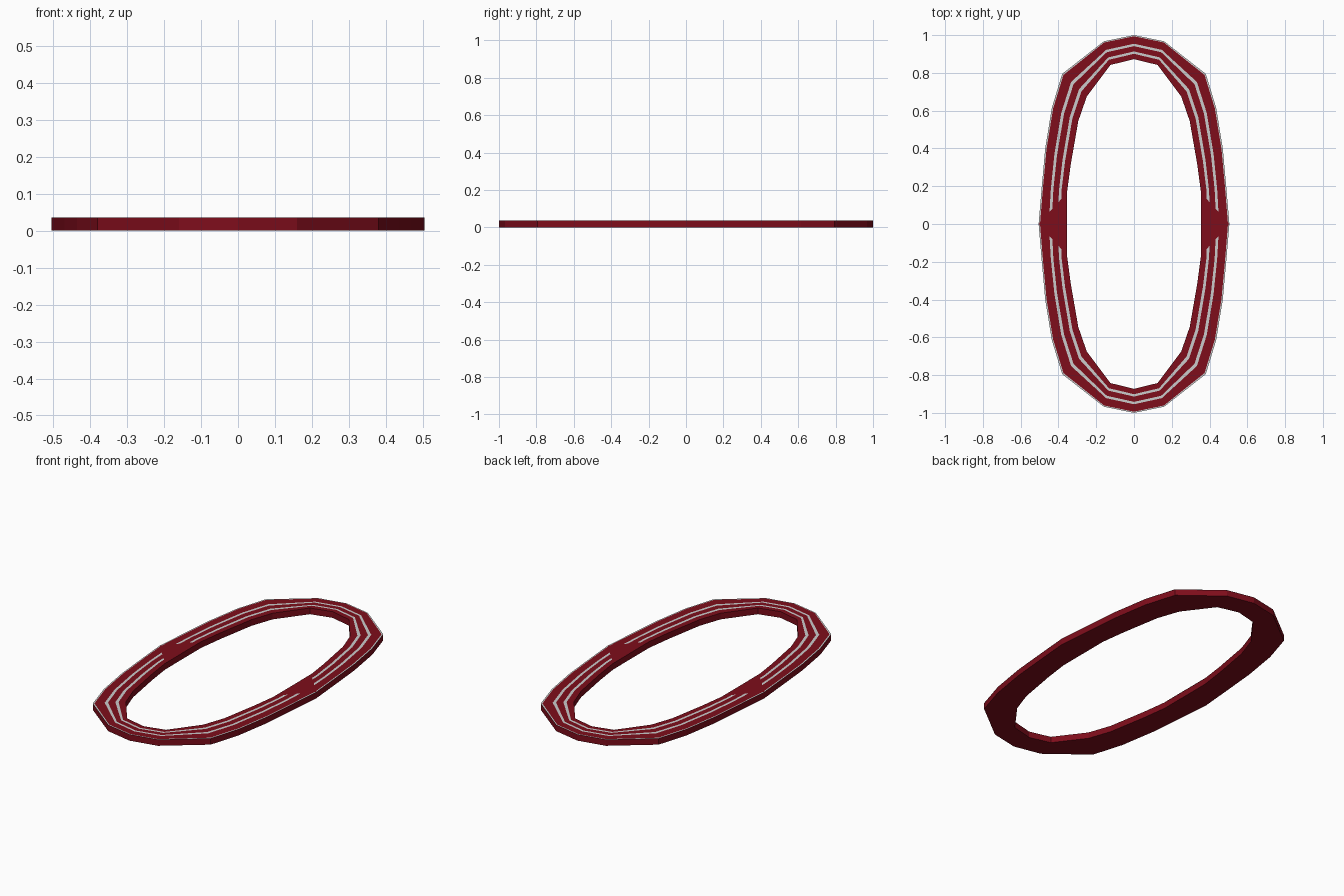
import bpy

if "Cube" in bpy.data.objects:
    bpy.data.objects.remove(bpy.data.objects["Cube"])

H = 0.036
# Quarter outlines from the +x side round to the +y end
OUTER = [(.505, 0), (.488, .2), (.47, .4), (.435, .615), (.38, .795), (.16, .967), (0, 1)]
INNER = [(.355, 0), (.355, .165), (.335, .315), (.295, .545), (.25, .675), (.125, .842), (0, .873)]

red = bpy.data.materials.new("track_red")
red.diffuse_color = (0.21, 0.004, 0.011, 1)
red.use_nodes = True
red.node_tree.nodes["Principled BSDF"].inputs["Base Color"].default_value = red.diffuse_color


def full(q):
    """Mirror a quarter outline into a closed counter-clockwise loop."""
    half = q + [(-x, y) for x, y in q[-2::-1]]
    return half + [(x, -y) for x, y in half[-2:0:-1]]


def lane(t):
    """Outline at fraction t from the outer edge to the inner edge."""
    return full([(a + (c - a) * t, b + (d - b) * t)
                 for (a, b), (c, d) in zip(OUTER, INNER)])


def add(name, verts, faces, mat=None):
    me = bpy.data.meshes.new(name)
    me.from_pydata(verts, [], faces)
    ob = bpy.data.objects.new(name, me)
    bpy.context.collection.objects.link(ob)
    if mat:
        me.materials.append(mat)
    return ob


def ring(name, loops, closed, mat=None):
    """Skin a list of (outline, height) loops together."""
    n, k = len(loops[0][0]), len(loops)
    verts = [(x, y, z) for pts, z in loops for x, y in pts]
    faces = []
    for r in range(k if closed else k - 1):
        s = (r + 1) % k
        for i in range(n):
            j = (i + 1) % n
            faces.append((r * n + i, r * n + j, s * n + j, s * n + i))
    return add(name, verts, faces, mat)


# Oval track body
o, i = lane(0), lane(1)
ring("track", [(o, 0), (o, H), (i, H), (i, 0)], True, red)

# Painted lane lines
for k, (a, b) in enumerate([(0, .05), (.36, .46), (.68, .78)]):
    ring(f"lane_line_{k + 1}", [(lane(a), H + .0006), (lane(b), H + .0006)], False)

# Triangular patches at the middle of each straight; three of them face down
z = H + .0012
for name, sx, sy, up in [("left_back", -1, 1, False), ("left_front", -1, -1, False),
                         ("right_back", 1, 1, False), ("right_front", 1, -1, True)]:
    v = [(sx * .505, 0, z), (sx * .355, sy * .165, z), (sx * .355, 0, z)]
    ccw = sx * sy > 0
    add("patch_" + name, v, [(0, 1, 2) if ccw == up else (0, 2, 1)], red)
